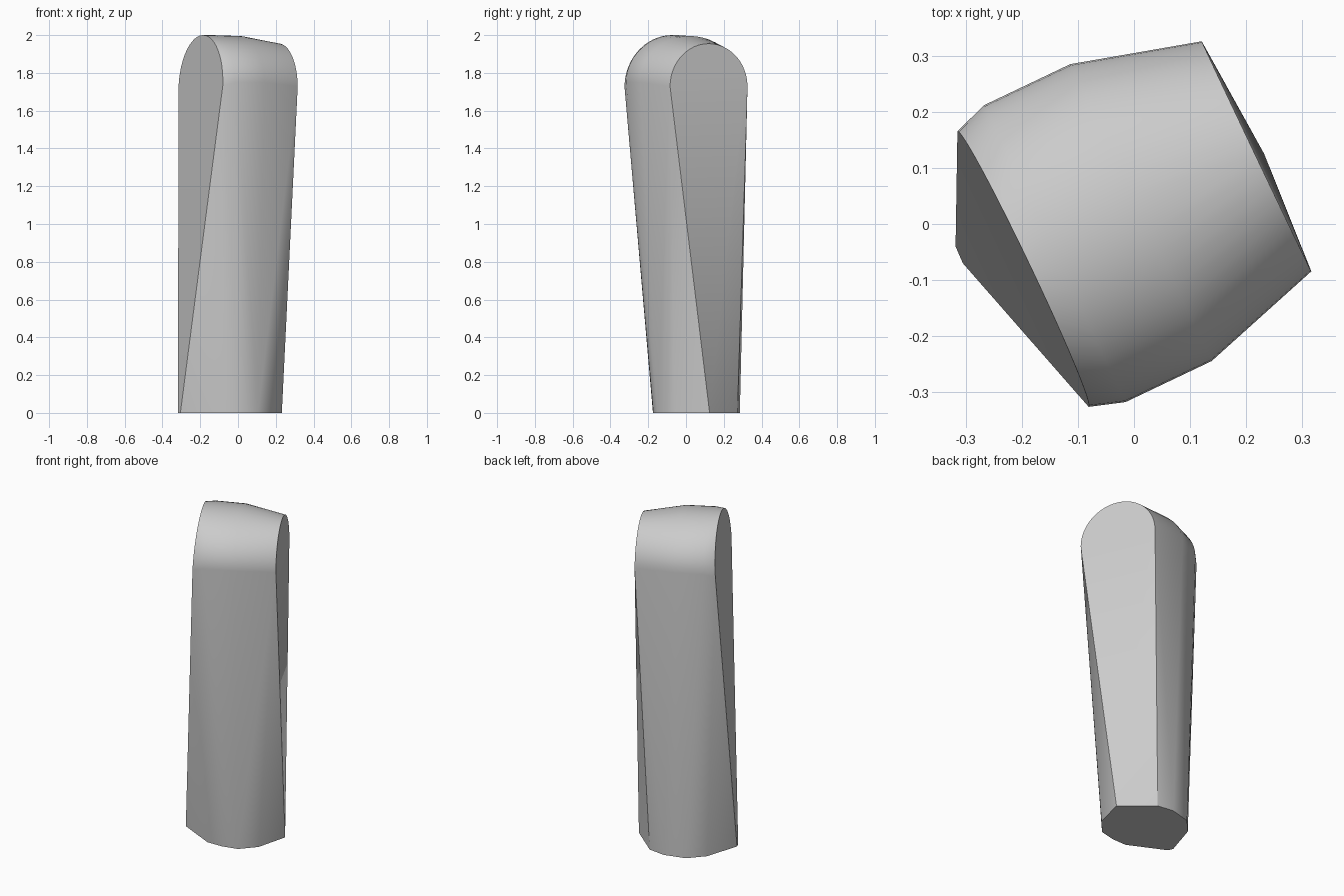
import bpy, bmesh, math
from mathutils import Vector

cube = bpy.data.objects.get("Cube")
if cube:
    bpy.data.objects.remove(cube, do_unlink=True)

# Directions along and across the block
ALONG = Vector((0.903, 0.43, 0))
ACROSS = Vector((-0.43, 0.903, 0))
UP = Vector((0, 0, 1))


def arch(u, v, z, width, height, lean=0.0, steps=24):
    """Half ellipse standing across the block; lean shifts its crown along it."""
    points = []
    for i in range(steps + 1):
        a = math.pi * i / steps
        points.append(ALONG * (u + lean * math.sin(a))
                      + ACROSS * (v + width * math.cos(a))
                      + UP * (z + height * math.sin(a)))
    return points


# Rounded top: two end arches and a fuller middle section
points = arch(-0.213, 0.0125, 1.73, 0.272, 0.27, 0.014)
points += arch(-0.15, 0.013, 1.75, 0.293, 0.25)
points += arch(0.02, 0.013, 1.75, 0.293, 0.245)
points += arch(0.249, 0.015, 1.728, 0.227, 0.227, -0.001)

# Narrow foot outline
foot = [(-0.318, -0.04), (-0.305, -0.07), (-0.085, -0.175), (0.01, -0.173),
        (0.106, -0.15), (0.184, -0.062), (0.232, 0.125), (0.056, 0.272),
        (-0.048, 0.285), (-0.175, 0.25), (-0.256, 0.16)]
points += [Vector((x, y, 0)) for x, y in foot]

# Stretch one convex skin over the sections
bm = bmesh.new()
for p in points:
    bm.verts.new(p)
hull = bmesh.ops.convex_hull(bm, input=bm.verts[:])
spare = {g for g in hull["geom_interior"] + hull["geom_unused"]
         if isinstance(g, bmesh.types.BMVert)}
bmesh.ops.delete(bm, geom=list(spare), context='VERTS')
bmesh.ops.dissolve_limit(bm, angle_limit=math.radians(0.5),
                         verts=bm.verts[:], edges=bm.edges[:])
bmesh.ops.recalc_face_normals(bm, faces=bm.faces[:])
mesh = bpy.data.meshes.new("tapered_block")
bm.to_mesh(mesh)
bm.free()

block = bpy.data.objects.new("tapered_block", mesh)
bpy.context.collection.objects.link(block)

# Plain grey
grey = bpy.data.materials.new("plain_grey")
grey.use_nodes = True
colour = (0.6, 0.6, 0.6, 1)
grey.diffuse_color = colour
grey.node_tree.nodes["Principled BSDF"].inputs["Base Color"].default_value = colour
mesh.materials.append(grey)

# Smooth sides with crisp end faces
bpy.ops.object.select_all(action='DESELECT')
block.select_set(True)
bpy.context.view_layer.objects.active = block
bpy.ops.object.shade_smooth_by_angle(angle=math.radians(30))
